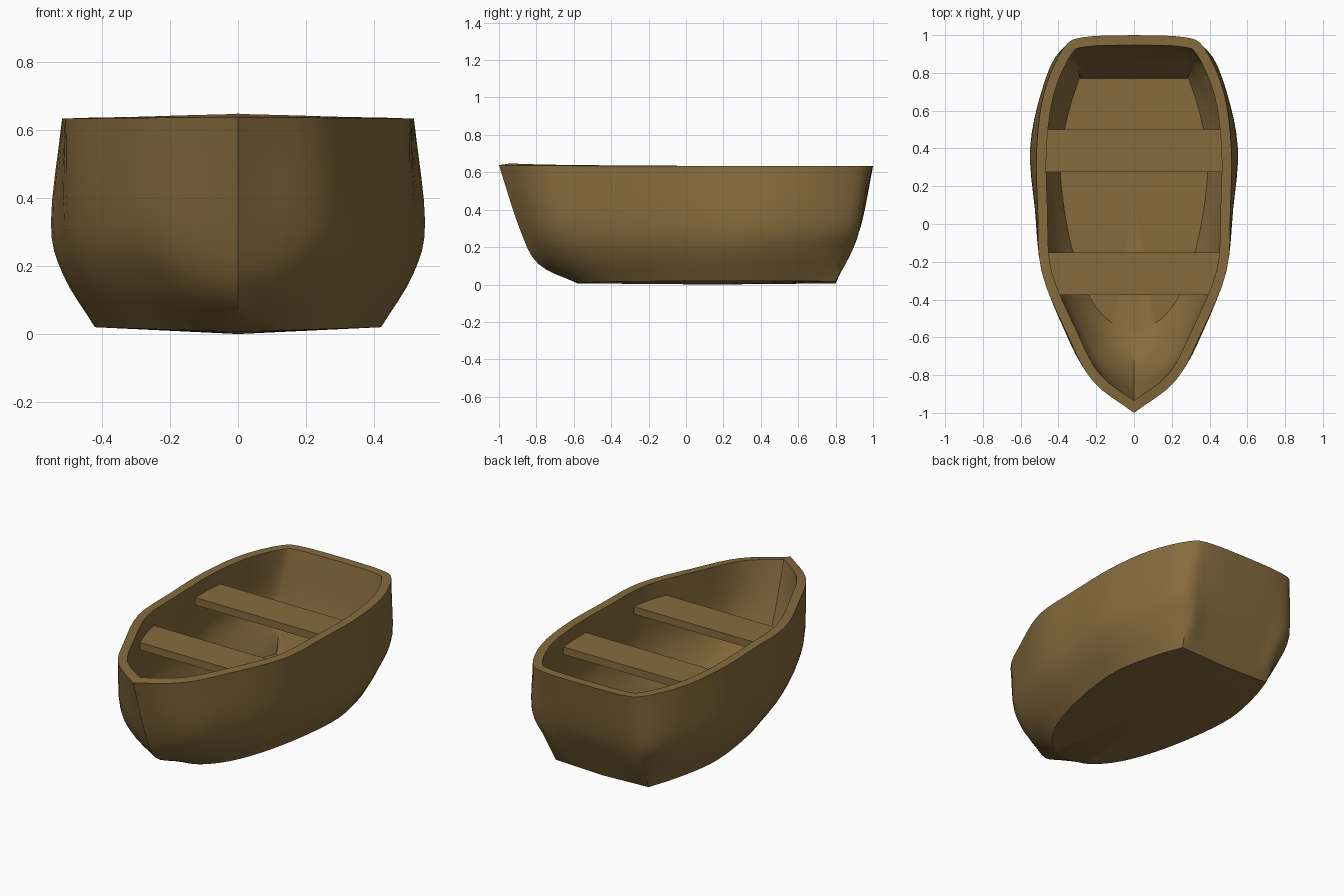
import bpy, bmesh
from mathutils import Vector

if "Cube" in bpy.data.objects:
    bpy.data.objects.remove(bpy.data.objects["Cube"])

wood = bpy.data.materials.new("brown wood")
wood.diffuse_color = (0.24, 0.148, 0.047, 1)
wood.use_nodes = True
wood.node_tree.nodes["Principled BSDF"].inputs["Base Color"].default_value = wood.diffuse_color

# Half outlines of the hull, from stern centre round to the bow
CHINE = [(0, .80), (.2, .80), (.31, .80), (.37, .62), (.42, .36),
         (.40, .08), (.34, -.2), (.25, -.42), (.13, -.55), (0, -.58)]
LOWER = [(0, .88), (.2, .88), (.34, .87), (.455, .66), (.515, .38),
         (.49, .08), (.44, -.22), (.33, -.5), (.19, -.69), (0, -.79)]
BILGE = [(0, .94), (.22, .935), (.39, .91), (.49, .70), (.55, .40),
         (.525, .08), (.485, -.24), (.37, -.55), (.24, -.77), (0, -.89)]
RIM = [(0, 1), (.26, .99), (.37, .935), (.475, .70), (.515, .40),
       (.51, .08), (.49, -.25), (.355, -.58), (.22, -.83), (0, -1)]
SIDE_Z = [.02, .18, .33, .633]
BOW_Z = [.008, .11, .30, .638]


def spline(pts, steps, corners=()):
    """Catmull-Rom through pts, with optional sharp corners."""
    out, n = [], len(pts)
    for i in range(n - 1):
        a, b = pts[i], pts[i + 1]
        p = 2 * a - b if i == 0 or i in corners else pts[i - 1]
        q = 2 * b - a if i == n - 2 or i + 1 in corners else pts[i + 2]
        for k in range(steps):
            t = k / steps
            out.append(.5 * (2 * a + (b - p) * t + (2 * p - 5 * a + 4 * b - q) * t ** 2
                             + (3 * a - p - 3 * b + q) * t ** 3))
    return out + [pts[-1]]


def half_ring(level):
    pts = [Vector((x, y, 0)) for x, y in (CHINE, LOWER, BILGE, RIM)[level]]
    pts = spline(pts, 4, (2,) if level == 0 else ())
    for i, p in enumerate(pts):
        f = (i / (len(pts) - 1)) ** 4
        p.z = SIDE_Z[level] + (BOW_Z[level] - SIDE_Z[level]) * f
        if level == 0:
            p.z = .006 + .014 * p.x / .42
    return pts


def inset(ring, d, lift, bow):
    """Move a half outline inwards by d in plan."""
    out = []
    for i, p in enumerate(ring):
        t = ring[min(i + 1, len(ring) - 1)] - ring[max(i - 1, 0)]
        n = Vector((t.y, -t.x, 0)).normalized()
        q = p + n * d + Vector((0, 0, lift))
        q.x = max(q.x, 0)
        out.append(q)
    out[0] = ring[0] + Vector((0, -d, lift))
    out[-1] = ring[-1] + Vector((0, bow, lift))
    return out


def loft_columns(rings, steps):
    """Smooth a stack of rings vertically."""
    cols = [spline(list(c), steps) for c in zip(*rings)]
    return [list(r) for r in zip(*cols)]


outer = [half_ring(i) for i in range(4)]
inner = [inset(r, d, l, b) for r, d, l, b in
         zip(outer, (.03, .05, .05, .052), (.045, .02, .01, 0), (.055, .06, .06, .065))]
for i, p in enumerate(inner[3]):
    p.z += .01 * (i / (len(inner[3]) - 1)) ** 4
inner_rings = loft_columns(inner, 4)
stack = loft_columns(outer, 4) + inner_rings[::-1]

# Hull: outside wall, rim, inside wall, bottom and floor
bm = bmesh.new()
loops = []
for half in stack:
    full = half + [Vector((-p.x, p.y, p.z)) for p in half[-2:0:-1]]
    loops.append([bm.verts.new(p) for p in full])
for a, b in zip(loops, loops[1:]):
    for i in range(len(a)):
        j = (i + 1) % len(a)
        bm.faces.new((a[i], a[j], b[j], b[i]))
for loop, z in ((loops[0], 0), (loops[-1], None)):
    cap = bm.faces.new(loop)
    v = bmesh.ops.poke(bm, faces=[cap])["verts"][0]
    v.co = (0, .15, .05 if z is None else z)
bmesh.ops.recalc_face_normals(bm, faces=bm.faces)
mesh = bpy.data.meshes.new("hull")
bm.to_mesh(mesh)
bm.free()
hull = bpy.data.objects.new("hull", mesh)
bpy.context.collection.objects.link(hull)
mesh.materials.append(wood)
bpy.context.view_layer.objects.active = hull
hull.select_set(True)
bpy.ops.object.shade_smooth_by_angle(angle=.56)


def wall_x(y, z):
    """Half width of the inside wall at a height, slightly into the wood."""
    ring = min(inner_rings, key=lambda r: abs(r[16].z - z))
    for p, q in zip(ring, ring[1:]):
        if q.y <= y <= p.y and p.y > q.y:
            return p.x + (q.x - p.x) * (p.y - y) / (p.y - q.y) + .012
    return .4


# Seats: planks fitted between the inside walls
def seat(name, y0, y1, top, thick):
    bm = bmesh.new()
    outline = [(s * wall_x(y, top), y) for s, y in ((-1, y0), (1, y0), (1, y1), (-1, y1))]
    base = bm.faces.new([bm.verts.new((x, y, top - thick)) for x, y in outline])
    up = bmesh.ops.extrude_face_region(bm, geom=[base])["geom"]
    bmesh.ops.translate(bm, vec=(0, 0, thick),
                        verts=[g for g in up if isinstance(g, bmesh.types.BMVert)])
    bmesh.ops.recalc_face_normals(bm, faces=bm.faces)
    me = bpy.data.meshes.new(name)
    bm.to_mesh(me)
    bm.free()
    me.materials.append(wood)
    bpy.context.collection.objects.link(bpy.data.objects.new(name, me))


seat("front_seat", -.375, -.15, .54, .045)
seat("rear_seat", .275, .50, .54, .045)
